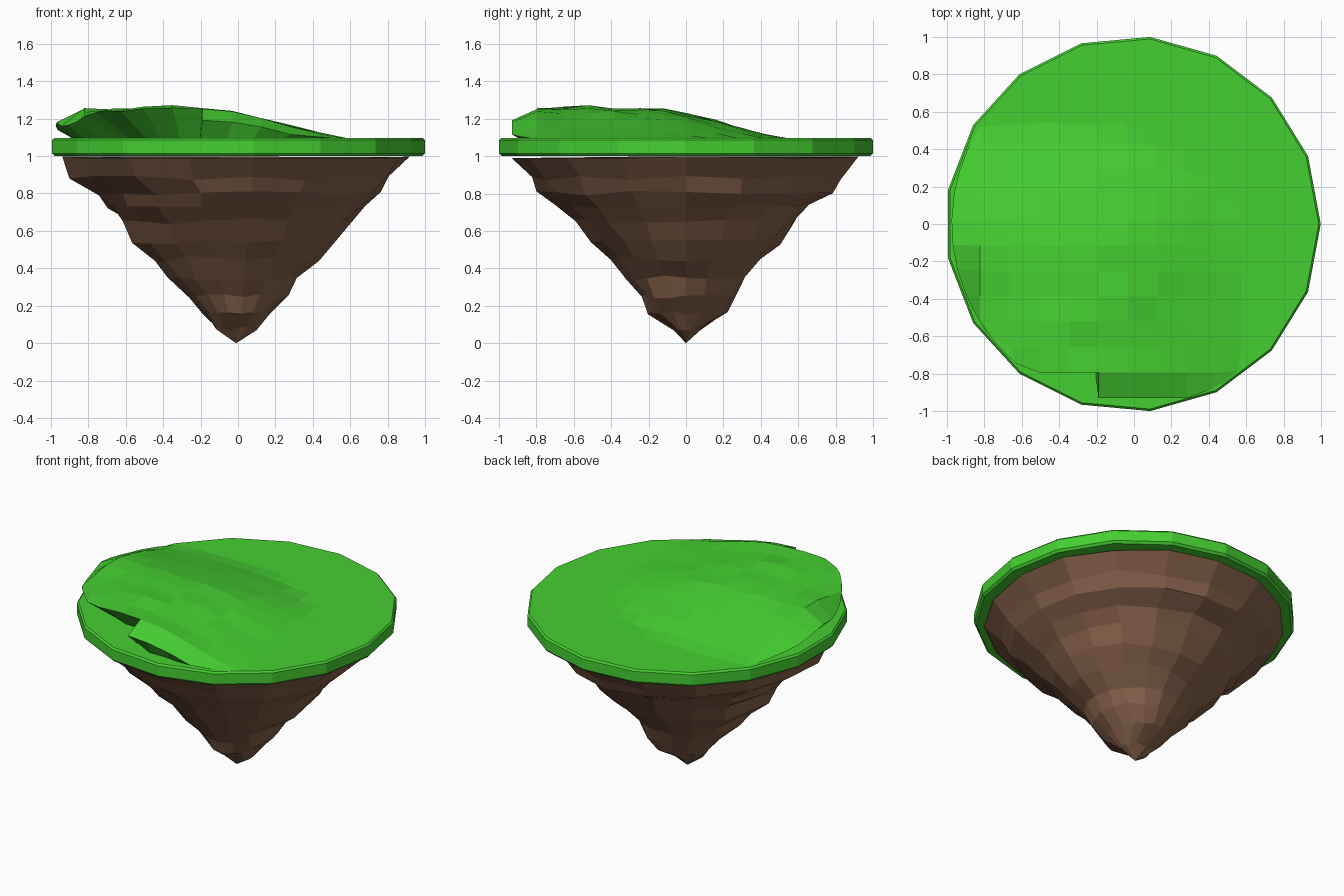
import bpy
import bmesh
import math
import random

random.seed(7)
SIDES = 17

cube = bpy.data.objects.get("Cube")
if cube:
    bpy.data.objects.remove(cube, do_unlink=True)


def make_material(name, colour):
    mat = bpy.data.materials.new(name)
    mat.use_nodes = True
    mat.diffuse_color = colour
    mat.node_tree.nodes["Principled BSDF"].inputs["Base Color"].default_value = colour
    return mat


def finish(bm, name, mat):
    bmesh.ops.recalc_face_normals(bm, faces=bm.faces[:])
    mesh = bpy.data.meshes.new(name)
    bm.to_mesh(mesh)
    bm.free()
    mesh.materials.append(mat)
    obj = bpy.data.objects.new(name, mesh)
    bpy.context.scene.collection.objects.link(obj)
    return obj


def bridge(bm, lower, upper):
    for i in range(len(lower)):
        j = (i + 1) % len(lower)
        bm.faces.new((lower[i], lower[j], upper[j], upper[i]))


def clamp(v):
    return max(0.0, min(1.0, v))


grass = make_material("grass green", (0.06, 0.62, 0.031, 1))
soil = make_material("soil brown", (0.235, 0.118, 0.068, 1))

# Tapering rock: height, then reach towards -x, +x, -y and +y
rock_rings = [
    (0.08, 0.12, 0.10, 0.07, 0.08),
    (0.16, 0.18, 0.17, 0.20, 0.22),
    (0.25, 0.27, 0.27, 0.24, 0.27),
    (0.35, 0.38, 0.32, 0.32, 0.31),
    (0.45, 0.45, 0.43, 0.41, 0.40),
    (0.54, 0.56, 0.52, 0.50, 0.51),
    (0.65, 0.61, 0.60, 0.60, 0.59),
    (0.73, 0.71, 0.69, 0.70, 0.66),
    (0.80, 0.74, 0.76, 0.79, 0.79),
    (0.88, 0.91, 0.82, 0.85, 0.83),
    (0.993, 0.95, 0.92, 0.94, 0.93),
]
bm = bmesh.new()
rings = []
for z, west, east, front, back in rock_rings:
    ring = []
    for i in range(SIDES):
        a = math.tau * i / SIDES
        c, s = math.cos(a), math.sin(a)
        r = random.uniform(0.97, 1.03) if z < 0.95 else random.uniform(0.995, 1.015)
        lift = random.uniform(-1, 1) * (0.006 if z > 0.95 else 0.015)
        ring.append(bm.verts.new((c * r * (east if c > 0 else west),
                                  s * r * (back if s > 0 else front), z + lift)))
    rings.append(ring)
for lower, upper in zip(rings, rings[1:]):
    bridge(bm, lower, upper)
tip = bm.verts.new((-0.01, 0, 0))
for i in range(SIDES):
    bm.faces.new((tip, rings[0][(i + 1) % SIDES], rings[0][i]))
bm.faces.new(rings[-1])
finish(bm, "rock_base", soil)

# Flat grass slab with softened rims
bm = bmesh.new()
rings = []
for r, z in ((0.99, 1.0), (1.004, 1.015), (1.004, 1.085), (0.993, 1.097)):
    rings.append([bm.verts.new((r * math.cos(math.tau * i / SIDES) - 0.006,
                                r * math.sin(math.tau * i / SIDES), z))
                  for i in range(SIDES)])
for lower, upper in zip(rings, rings[1:]):
    bridge(bm, lower, upper)
bm.faces.new(rings[0][::-1])
bm.faces.new(rings[-1])
finish(bm, "grass_slab", grass)


# Low grassy mound: faceted top, deep overhang at its front corner on the -x side
def outward(x, y):
    return math.hypot(max(0, x + 0.3) / 0.86, max(0, y + 0.25) / 0.75)


def overhang(x, y):
    return clamp((-x - 0.1) / 0.2) * clamp((-y - 0.35) / 0.25)


def mound_height(x, y):
    fall = clamp((1 - outward(x, y)) / 0.85) ** 0.9
    rim = clamp((1.02 - math.hypot(x, y)) / 0.16)
    base = 0.1 + 0.25 * clamp(y + 1)
    base += (0.8 - base) * overhang(x, y)
    noise = random.uniform(-0.014, 0.014)
    return 1.092 + fall * (0.167 * (base + (1 - base) * rim) + noise)


bm = bmesh.new()
NX, NY = 10, 11
grid = {}
for i in range(NX + 1):
    for j in range(NY + 1):
        x, y = -0.98 + 0.158 * i, -0.93 + 0.136 * j
        r = math.hypot(x, y)
        k = min(1, 0.975 / r) if r else 1
        cut_front = j == 0 and x < -0.25
        if r < 1.2 and outward(x, y) < 1.2 and not cut_front:
            grid[i, j] = bm.verts.new((x * k, y * k, mound_height(x * k, y * k)))
for i in range(NX):
    for j in range(NY):
        corners = [(i, j), (i + 1, j), (i + 1, j + 1), (i, j + 1)]
        if all(c in grid for c in corners):
            bm.faces.new([grid[c] for c in corners])
loose = [v for v in bm.verts if not v.link_faces]
bmesh.ops.delete(bm, geom=loose, context='VERTS')
border = [e for e in bm.edges if e.is_boundary]
skirt = bmesh.ops.extrude_edge_only(bm, edges=border)["geom"]
for v in skirt:
    if isinstance(v, bmesh.types.BMVert):
        tuck = 0.25 * overhang(v.co.x, v.co.y)
        v.co.x = -0.25 + (v.co.x + 0.25) * (0.87 - tuck)
        v.co.y = -0.25 + (v.co.y + 0.25) * (0.93 - tuck)
        v.co.z = 1.088
finish(bm, "grass_mound", grass)
